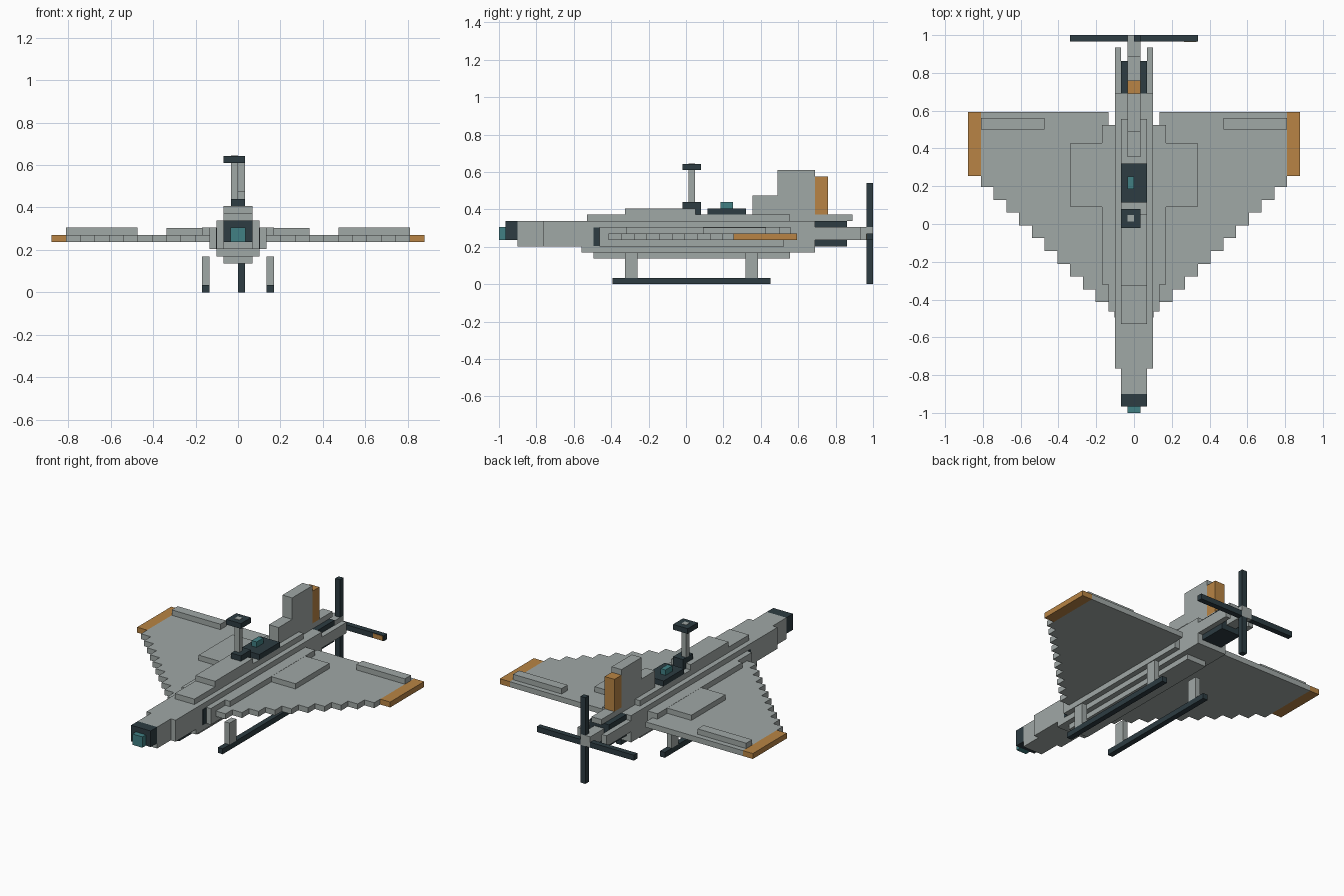
import bpy
import bmesh

cube = bpy.data.objects.get("Cube")
if cube:
    bpy.data.objects.remove(cube, do_unlink=True)


def material(name, rgb):
    m = bpy.data.materials.new(name)
    m.use_nodes = True
    m.diffuse_color = (*rgb, 1)
    bsdf = next(n for n in m.node_tree.nodes if n.type == 'BSDF_PRINCIPLED')
    bsdf.inputs["Base Color"].default_value = (*rgb, 1)
    return m


GREY = material("light grey", (0.352, 0.392, 0.381))
DARK = material("dark slate", (0.026, 0.045, 0.054))
ORANGE = material("orange", (0.479, 0.231, 0.058))
TEAL = material("teal", (0.053, 0.216, 0.231))


def boxes(name, mat, *spans):
    """One object of boxes, each (x0, x1, y0, y1, z0, z1)."""
    bm = bmesh.new()
    for x0, x1, y0, y1, z0, z1 in spans:
        for v in bmesh.ops.create_cube(bm, size=1)["verts"]:
            v.co = (x0 if v.co.x < 0 else x1,
                    y0 if v.co.y < 0 else y1,
                    z0 if v.co.z < 0 else z1)
    mesh = bpy.data.meshes.new(name)
    bm.to_mesh(mesh)
    bm.free()
    mesh.materials.append(mat)
    ob = bpy.data.objects.new(name, mesh)
    bpy.context.collection.objects.link(ob)
    return ob


def mid(w, *rest):
    """Span centred on x = 0 with half width w."""
    return (-w, w, *rest)


def pair(name, mat, *spans):
    """Boxes on the +x side, mirrored to -x."""
    ob = boxes(name, mat, *spans)
    ob.modifiers.new("mirror", 'MIRROR')
    return ob


# Nose
boxes("nose_sensor", TEAL, mid(0.035, -1.0, -0.965, 0.237, 0.305))
boxes("nose_collar", DARK, mid(0.068, -0.965, -0.9, 0.237, 0.338))
boxes("nose_section", GREY, mid(0.068, -0.9, -0.765, 0.203, 0.338))

# Fuselage, stepped above and below
boxes("fuselage", GREY,
      mid(0.101, -0.765, 0.69, 0.203, 0.338),
      mid(0.101, -0.56, 0.69, 0.17, 0.203))
boxes("belly", GREY, mid(0.068, -0.495, 0.555, 0.137, 0.17))
boxes("spine", GREY,
      mid(0.068, -0.53, 0.555, 0.338, 0.372),
      mid(0.034, 0.555, 0.89, 0.338, 0.372),
      mid(0.068, -0.325, 0.05, 0.372, 0.406))
pair("intake_opening", DARK, (0.098, 0.104, -0.495, -0.463, 0.205, 0.303))
pair("intake_duct", GREY, (0.1, 0.135, -0.463, 0.525, 0.203, 0.305))
pair("root_fairing", GREY, (0.1, 0.169, -0.32, 0.525, 0.271, 0.305))

# Delta wing with a stepped leading edge
STEP = 0.0676
strips = []
for i in range(10):
    outer = 0.811 - STEP * i
    strips.append((outer - STEP, outer, 0.195 - STEP * i, 0.593, 0.237, 0.271))
pair("wing", GREY, *strips)
pair("wing_tip", ORANGE, (0.811, 0.88, 0.255, 0.593, 0.237, 0.271))
pair("wing_panels", GREY,
     (0.135, 0.337, 0.09, 0.428, 0.271, 0.304),
     (0.473, 0.811, 0.5, 0.56, 0.271, 0.305))

# Tail
boxes("fin", GREY,
      mid(0.034, 0.355, 0.49, 0.372, 0.475),
      mid(0.034, 0.49, 0.69, 0.372, 0.61))
boxes("rudder", ORANGE, mid(0.034, 0.69, 0.76, 0.372, 0.575))
boxes("engine", DARK, mid(0.068, 0.69, 0.862, 0.203, 0.337))
pair("tail_boom", GREY, (0.068, 0.101, 0.69, 0.935, 0.237, 0.305))
boxes("propeller_shaft", GREY, mid(0.034, 0.862, 1.0, 0.237, 0.305))
boxes("propeller_blades", DARK,
      (0.0, 0.034, 0.966, 1.0, 0.305, 0.542),
      (0.0, 0.034, 0.966, 1.0, 0.0, 0.237),
      (0.034, 0.338, 0.966, 1.0, 0.237, 0.271),
      (-0.338, -0.034, 0.966, 1.0, 0.237, 0.271))
boxes("blade_marking", ORANGE, (0.265, 0.332, 0.963, 0.967, 0.24, 0.268))

# Mast and deck equipment
boxes("mast_base", DARK,
      mid(0.034, -0.02, 0.08, 0.406, 0.44),
      mid(0.034, 0.05, 0.08, 0.372, 0.406))
boxes("mast", GREY, (-0.034, 0.0, 0.013, 0.047, 0.44, 0.645))
boxes("mast_head", DARK, (-0.068, 0.034, -0.02, 0.08, 0.61, 0.643))
boxes("deck_hatch", DARK, mid(0.068, 0.115, 0.32, 0.372, 0.406))
boxes("deck_sensor", TEAL, (-0.034, 0.0, 0.185, 0.252, 0.406, 0.44))

# Landing skids
pair("skid", DARK, (0.135, 0.169, -0.393, 0.452, 0.0, 0.034))
pair("skid_legs", GREY,
     (0.135, 0.169, -0.325, -0.258, 0.034, 0.17),
     (0.135, 0.169, 0.317, 0.384, 0.034, 0.17))
